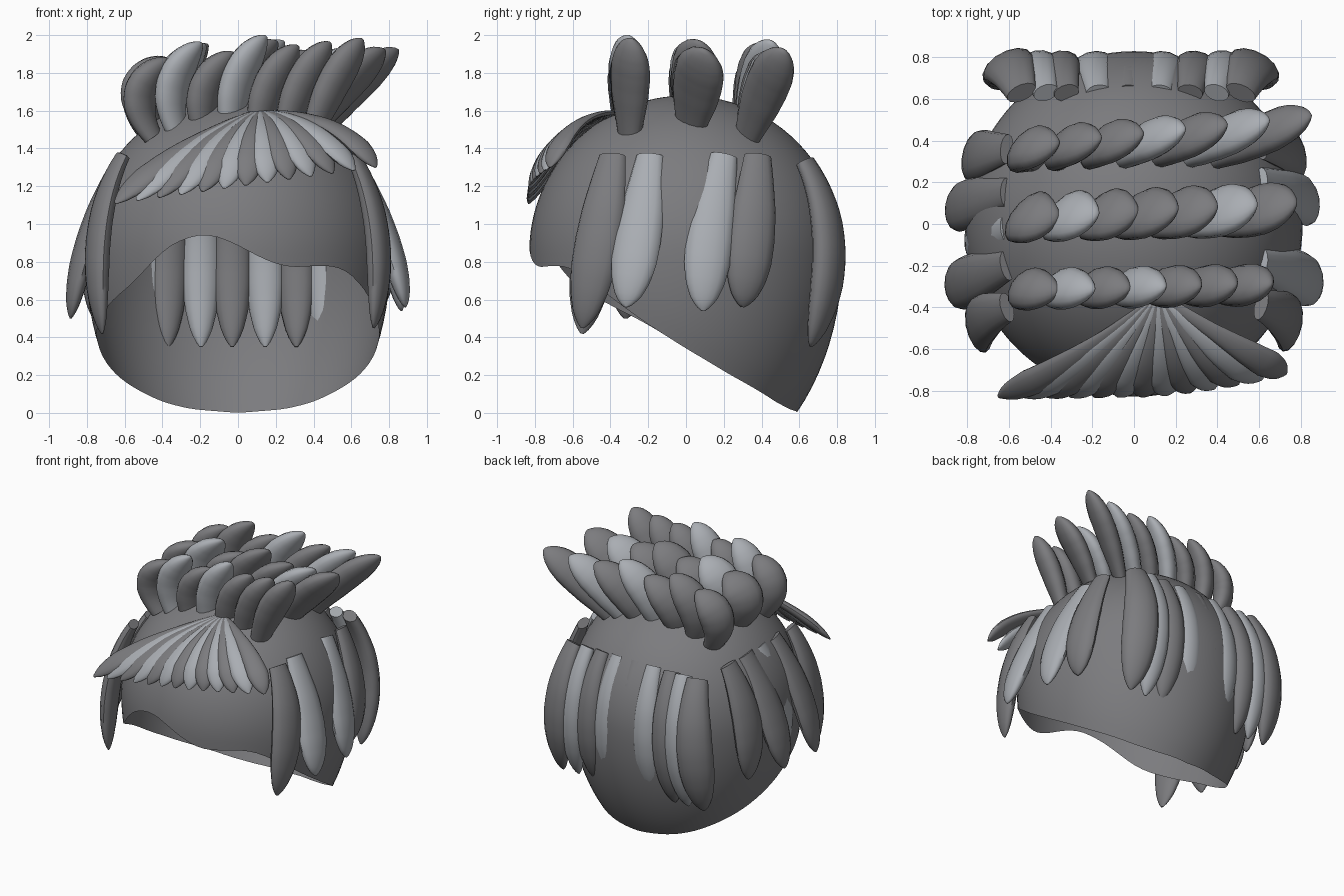
import bpy, bmesh, math
from mathutils import Vector as V

if "Cube" in bpy.data.objects:
    bpy.data.objects.remove(bpy.data.objects["Cube"])


def material(name, col):
    m = bpy.data.materials.new(name)
    m.diffuse_color = (*col, 1)
    m.use_nodes = True
    m.node_tree.nodes["Principled BSDF"].inputs["Base Color"].default_value = m.diffuse_color
    return m


DARK = material("dark_grey", (.2, .2, .21))
LIGHT = material("light_grey", (.4, .42, .45))


def finish(bm, name, mat):
    bmesh.ops.recalc_face_normals(bm, faces=bm.faces)
    me = bpy.data.meshes.new(name)
    bm.to_mesh(me)
    bm.free()
    me.materials.append(mat)
    ob = bpy.data.objects.new(name, me)
    bpy.context.collection.objects.link(ob)
    bpy.ops.object.select_all(action='DESELECT')
    ob.select_set(True)
    bpy.context.view_layer.objects.active = ob
    bpy.ops.object.shade_smooth_by_angle(angle=math.radians(50))
    return ob


def lerp_table(tab, t):
    for (a, p), (b, q) in zip(tab, tab[1:]):
        if t <= b:
            return p + (q - p) * (t - a) / (b - a)
    return tab[-1][1]


# Half-width along a lock, root to tip
LEAF = [(0, .58), (.15, .74), (.35, .93), (.55, 1), (.7, .97), (.82, .83), (.91, .6), (.97, .34), (1, .08)]
FAN = [(0, .3), (.3, .5), (.6, .85), (.8, 1), (.9, .8), (.96, .5), (1, .12)]


def strand(name, a, m, b, wdir, width, thick, mat, prof=LEAF, n=20, sides=14):
    """Flattened, tapered lock of hair through points a, m, b."""
    a, m, b, wdir = V(a), V(m), V(b), V(wdir)
    c = 2 * m - (a + b) / 2
    bm = bmesh.new()
    rings = []
    for i in range(n + 1):
        t = 1 - (1 - i / n) ** 1.3
        p = (1 - t) ** 2 * a + 2 * t * (1 - t) * c + t * t * b
        tan = ((1 - t) * (c - a) + t * (b - c)).normalized()
        w = (wdir - tan * wdir.dot(tan)).normalized()
        nrm = tan.cross(w)
        s = lerp_table(prof, t)
        rings.append([bm.verts.new(
            p + w * (math.cos(k * math.tau / sides) * s * width / 2)
            + nrm * (math.sin(k * math.tau / sides) * s * thick / 2)) for k in range(sides)])
    for r, q in zip(rings, rings[1:]):
        for k in range(sides):
            j = (k + 1) % sides
            bm.faces.new((r[k], r[j], q[j], q[k]))
    bm.faces.new(rings[0])
    bm.faces.new(rings[-1])
    return finish(bm, name, mat)


# Scalp cap: open dome with a wavy hairline in front, sloping to the nape
REAR = [(75, .47), (90, .34), (105, .23), (114, .175), (127, .11), (140, .055), (155, .02), (180, 0)]
EDGE = [(-a, z) for a, z in reversed(REAR)] + [
    (-56, .6), (-43, .69), (-30, .85), (-22, .92), (-11, .95), (0, .89), (7, .83),
    (18, .77), (34, .78), (43, .77), (54, .68), (62, .6)] + REAR
SEG, RINGS, CZ = 96, 32, .85
bm = bmesh.new()
top = bm.verts.new((0, 0, CZ + .83))
cols = []
for k in range(SEG):
    deg = -180 + 360 * k / SEG
    d = sum(lerp_table(EDGE, max(-180, min(180, deg + o))) for o in (-4, 0, 4)) / 3
    h = d - CZ
    end = math.acos(h / (.83 if h > 0 else 1.2))
    az = math.radians(deg)
    col = []
    for i in range(1, RINGS + 1):
        f = end * i / RINGS
        z = CZ + math.cos(f) * (.83 if f < math.pi / 2 else 1.2)
        col.append(bm.verts.new((.81 * math.sin(f) * math.sin(az), -.83 * math.sin(f) * math.cos(az), z)))
    cols.append(col)
for k in range(SEG):
    p, q = cols[k], cols[(k + 1) % SEG]
    bm.faces.new((top, p[0], q[0]))
    for i in range(RINGS - 1):
        bm.faces.new((p[i], p[i + 1], q[i + 1], q[i]))
finish(bm, "scalp_cap", DARK)

# Three rows of crest spikes sweeping to the right
# (base y, base z, tip y left, tip y right, tip x right, width, width direction)
rows = [(-.30, 1.46, -.32, -.29, .66, .23, (.62, .78, 0)),
        (.02, 1.50, .04, .10, .78, .29, (.62, .78, 0)),
        (.32, 1.45, .39, .52, .85, .25, (.62, .78, 0))]
for r, (by, bz, yl, yr, xr, wid, wd) in enumerate(rows):
    for i in range(7):
        s = i / 6
        bx = -.45 + .84 * s
        ty = yl + (yr - yl) * s
        tx = -.36 + (xr + .36) * s
        tz = (1.88 + .11 * s if r == 0 else 1.88 + .05 * s) + (.07 if i in (1, 3) else 0)
        mid = ((bx + tx) / 2 - .11 + .09 * s, (by + ty) / 2, (bz + tz) / 2 + .02)
        strand(f"crest_spike_{r}_{i}", (bx, by, bz), mid, (tx, ty, tz - .01), wd, wid, .15,
               LIGHT if i in ((1, 3), (1, 5), (3, 5))[r] else DARK)

# Fringe fanning out from a parting point
N = 13
for i in range(N):
    s = i / (N - 1)
    root = V((.12 + .04 * (s - .5), -.36, 1.59))
    tip = V((-.65 + 1.38 * s, -.83 + .11 * max(0, (s - .5) * 2) ** 1.5, 1.11 + .19 * s))
    mid = (root + tip) / 2 + V((0, -.04, .055 + .02 * s))
    if i == N - 1:
        mid.x += .05
    nrm = mid - V((0, 0, .85))
    w = nrm.cross(tip - root)
    strand(f"fringe_lock_{i}", root, mid, tip, w, .15, .07, LIGHT if i % 2 else DARK, FAN)

# Side locks: (side, root y, mid y, tip y, x shift, tip z, material)
sides = [(1, -.39, -.46, -.55, -.07, .45, DARK), (1, -.19, -.25, -.32, .01, .56, LIGHT),
         (1, .2, .13, .09, 0, .54, LIGHT), (1, .38, .35, .3, -.05, .56, DARK),
         (-1, -.4, -.47, -.55, -.07, .42, DARK), (-1, -.2, -.27, -.32, .01, .5, DARK),
         (-1, -.02, -.07, -.1, -.06, .55, LIGHT), (-1, .15, .1, .06, .01, .52, DARK),
         (-1, .36, .33, .32, -.05, .5, DARK)]
for i, (sg, y0, y1, y2, dx, tz, mat) in enumerate(sides):
    strand(f"side_lock_{i}", (sg * .61, y0, 1.36), (sg * (.778 + dx * .6), y1, .95),
           (sg * (.865 + dx * 2.1), y2, tz), (sg * y1 * -.6, 1, 0), .25, .12, mat)

# Back locks: straight row, the middle ones sink through the cap
for i, x in enumerate((-.6, -.47, -.36, -.19, -.03, .14, .3, .44, .57)):
    outer = abs(x) > .5
    strand(f"back_lock_{i}", (x * .9, .63, 1.33), (x, .755, .88), (x * 1.03, .66, .35),
           (1, -x * .9, 0), .26 if outer else .21, .15, DARK if i % 2 == 0 else LIGHT)
